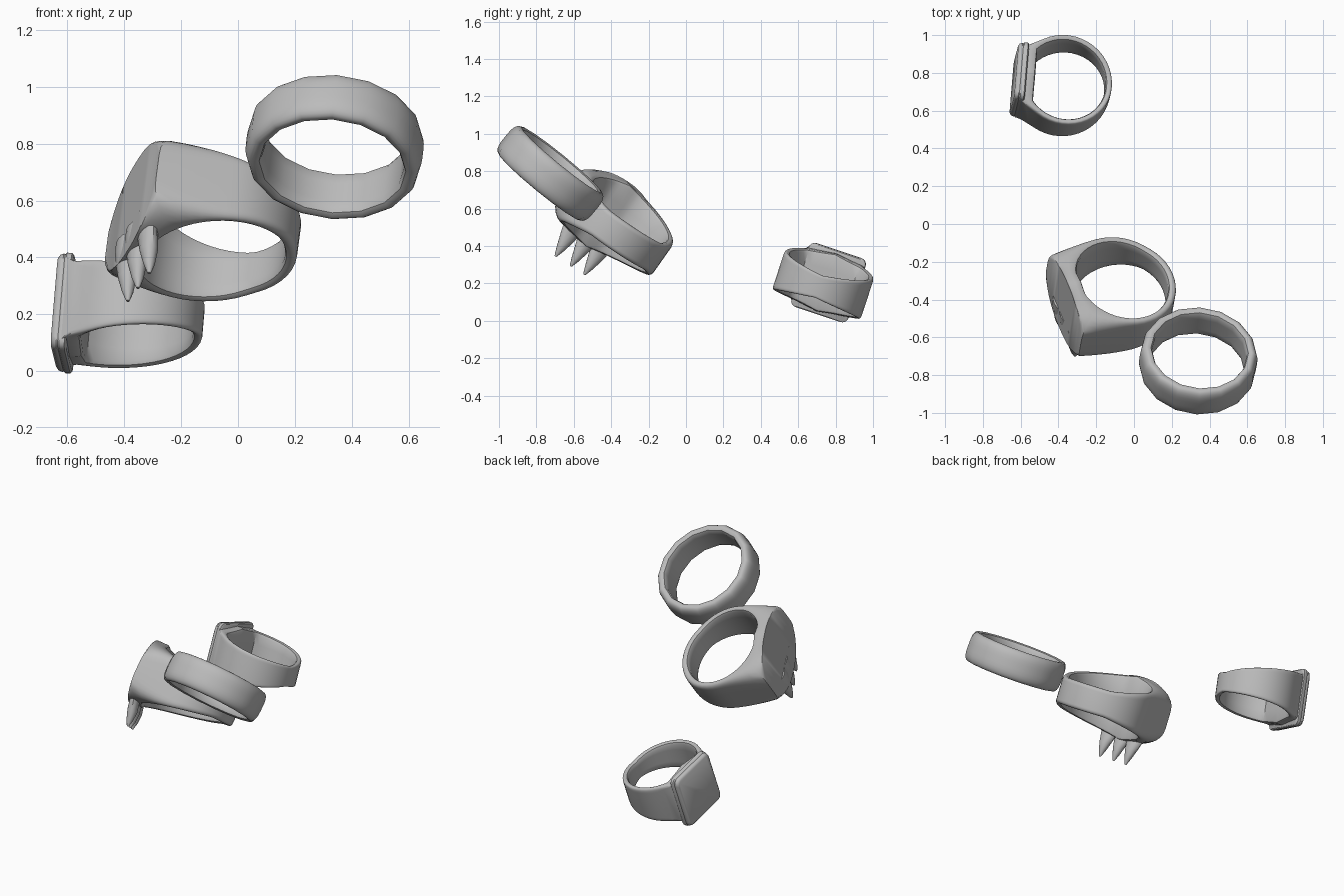
import bpy, bmesh, math
from mathutils import Vector, Matrix

if "Cube" in bpy.data.objects:
    bpy.data.objects.remove(bpy.data.objects["Cube"])

metal = bpy.data.materials.new("grey_metal")
metal.diffuse_color = (0.5, 0.5, 0.5, 1)
metal.use_nodes = True
metal.node_tree.nodes["Principled BSDF"].inputs["Base Color"].default_value = metal.diffuse_color


def frame(centre, axis, face):
    """Local x points to the ring's face, local z along the finger hole."""
    z = Vector(axis).normalized()
    x = Vector(face)
    x = (x - z * x.dot(z)).normalized()
    m = Matrix((x, z.cross(x), z)).transposed().to_4x4()
    m.translation = Vector(centre)
    return m


def finish(bm, name, m, angle=40):
    bmesh.ops.recalc_face_normals(bm, faces=bm.faces)
    me = bpy.data.meshes.new(name)
    bm.to_mesh(me)
    bm.free()
    me.materials.append(metal)
    ob = bpy.data.objects.new(name, me)
    ob.matrix_world = m
    bpy.context.collection.objects.link(ob)
    bpy.ops.object.select_all(action='DESELECT')
    ob.select_set(True)
    bpy.context.view_layer.objects.active = ob
    bpy.ops.object.shade_smooth_by_angle(angle=math.radians(angle))
    return ob


def skin(bm, a, b):
    """Join two closed loops with quads."""
    for j in range(len(a)):
        k = (j + 1) % len(a)
        bm.faces.new((a[j], a[k], b[k], b[j]))


def ring(name, m, angles, section):
    """Sweep a half section (r, z) mirrored over z = 0 around the hole."""
    bm = bmesh.new()
    loops = []
    for t in angles:
        half = section(t)
        pts = half + [(r, -z) for r, z in reversed(half)]
        loops.append([bm.verts.new((r * math.cos(t), r * math.sin(t), z)) for r, z in pts])
    for i, a in enumerate(loops):
        skin(bm, a, loops[(i + 1) % len(loops)])
    return finish(bm, name, m)


def half_section(ri, ro, w, wo, p, e=0.018, steps=6):
    """Rounded inner rim of radius e, then a curved shoulder to the outer surface."""
    pts = [(ri, w * 0.45), (ri, w - e), (ri + 0.3 * e, w - 0.3 * e)]
    r0 = ri + e
    for i in range(steps + 1):
        s = i / steps * math.pi / 2
        pts.append((r0 + (ro - r0) * math.sin(s) ** p,
                    wo + (w - wo) * math.cos(s) ** p))
    return pts


def signet(name, m, ri, R, flat, face, half_u, w_face, w_back, taper, oval, p):
    """Band that swells into a flat face on local +x."""
    te = math.atan2(half_u, face)
    tt = te + math.acos(R / math.hypot(half_u, face))

    def section(t):
        t = abs(math.remainder(t, math.tau))
        w = w_face + (w_back - w_face) * min(1, t / math.pi * taper)
        inner = ri if t > 1.5 else min(ri, flat / max(math.cos(t), 0.01))
        if t <= te + 1e-6:
            ro = face / math.cos(t)
            u = min(1, abs(math.tan(t) * face / half_u))
            wo = w_face * max(0.06, 1 - u ** 2.4) ** 0.5 if oval else w_face * 0.95
        else:
            ro = R / math.cos(tt - t) if t < tt else R
            s = min(1, (t - te) / (tt - te))
            wo = w * (0.25 + 0.45 * s ** 0.5) if oval else w * (0.95 - 0.2 * s)
        return half_section(inner, ro, w, wo, p)

    n = 16
    front = [te * (2 * i / n - 1) for i in range(n + 1)]
    back = [te + (math.tau - 2 * te) * i / 36 for i in range(1, 36)]
    return ring(name, m, front + back, section)


# Plain band
m_band = frame((0.34, -0.725, 0.788), (0.09, 0.63, 0.77), (-1, 0, 0))
ring("plain_band", m_band, [math.tau * i / 16 for i in range(16)],
     lambda t: half_section(0.252, 0.312, 0.094, 0.02, 0.85, 0.024))

# Oval signet ring
m_oval = frame((-0.075, -0.365, 0.493), (0.108, 0.57, 0.81), (-0.934, -0.216, 0.28))
signet("oval_signet_ring", m_oval, 0.25, 0.292, 0.24, 0.318, 0.265, 0.205, 0.083, 1.3, True, 0.85)

# Three broad fangs merging below the oval face
m_fang = frame((-0.08, -0.36, 0.50), (0.108, 0.57, 0.81), (-0.915, -0.255, 0.305))
for i, v in enumerate((0.097, -0.008, -0.1)):
    bm = bmesh.new()
    loops = []
    for z, r, x in ((-0.345, 0.006, 0.253), (-0.305, 0.021, 0.258), (-0.25, 0.038, 0.266),
                    (-0.2, 0.053, 0.276), (-0.15, 0.062, 0.284), (-0.1, 0.06, 0.287)):
        loops.append([bm.verts.new((x + min(r, 0.032) * math.cos(k * math.pi / 6),
                                    v + r * math.sin(k * math.pi / 6), z)) for k in range(12)])
    for a, b in zip(loops, loops[1:]):
        skin(bm, a, b)
    bm.faces.new(loops[0])
    bm.faces.new(loops[-1])
    finish(bm, "fang_%d" % (i + 1), m_fang)

# Square signet ring
m_square = frame((-0.37, 0.732, 0.195), (0.08, 0.31, 0.947), (-0.993, 0.1, 0.051))
signet("square_signet_ring", m_square, 0.217, 0.25, 0.165, 0.235, 0.15, 0.163, 0.062, 1.0, False, 0.7)


# Square plate: stacked rounded-square outlines, bevelled towards the front
def rounded_square(hx, hy, r):
    pts = []
    for q, (sx, sy) in enumerate(((1, 1), (-1, 1), (-1, -1), (1, -1))):
        for k in range(5):
            a = (q + k / 4) * math.pi / 2
            pts.append((sx * (hx - r) + r * math.cos(a), sy * (hy - r) + r * math.sin(a)))
    return pts


bm = bmesh.new()
levels = ((0.212, 0.0), (0.218, 0.006), (0.236, 0.006), (0.242, 0.001),
          (0.247, 0.003), (0.26, -0.001), (0.268, -0.01))
loops = [[bm.verts.new((x, y - 0.008, z)) for y, z in rounded_square(0.155 + g, 0.174 + g, 0.035)]
         for x, g in levels]
for a, b in zip(loops, loops[1:]):
    skin(bm, a, b)
bm.faces.new(loops[0])
bm.faces.new(loops[-1])
finish(bm, "square_plate", m_square)
